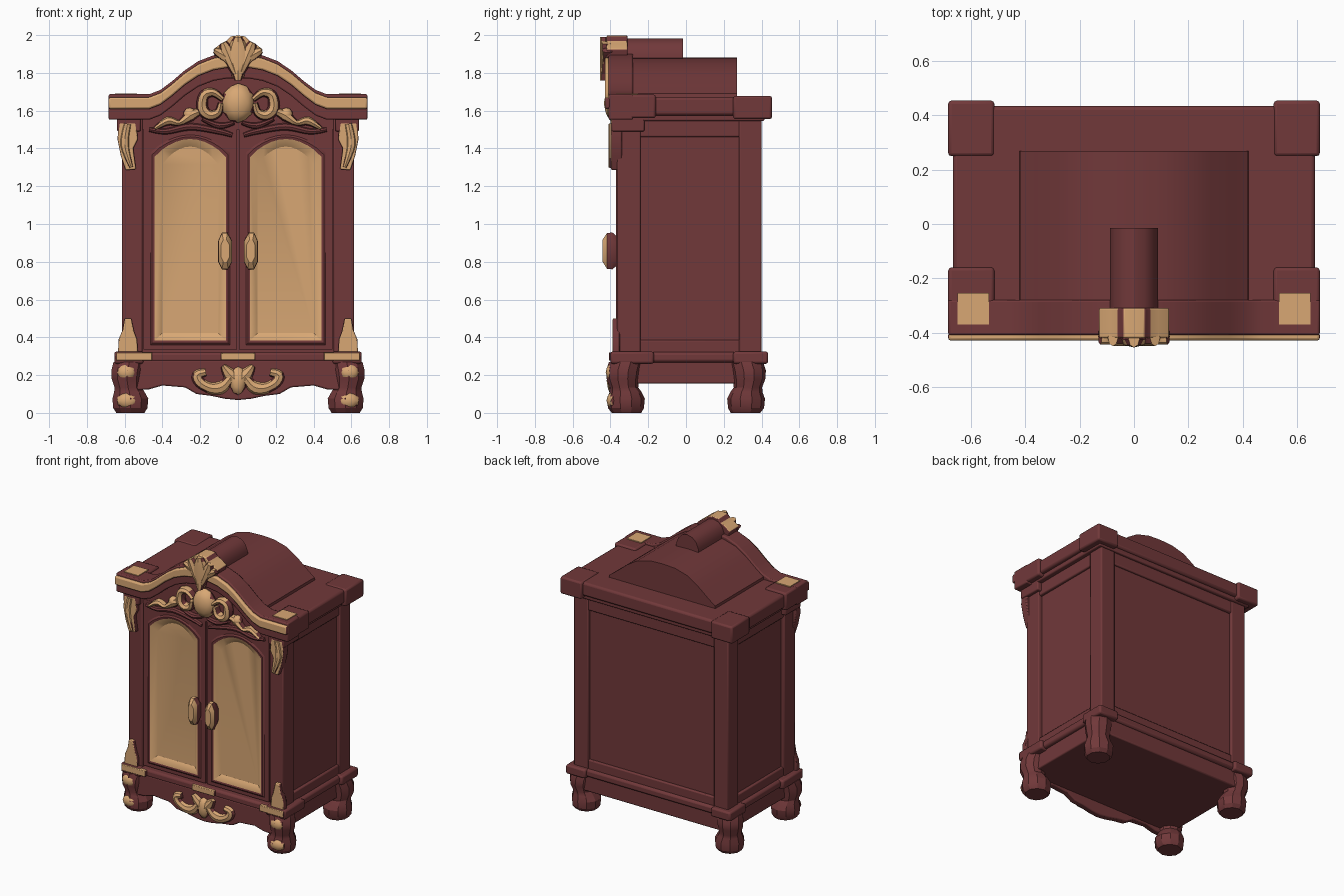
import bpy, bmesh, math
from mathutils import Vector

def material(name, rgb):
    m = bpy.data.materials.new(name)
    m.diffuse_color = (*rgb, 1)
    return m

WOOD = material("dark_red_wood", (0.165, 0.04, 0.042))
GOLD = material("pale_gold", (0.69, 0.39, 0.175))

def finish(name, bm, mode, mirror=False, bevel=0.0):
    """mode: wood, gold, or front (gold on faces turned forward or up); None keeps indices"""
    bmesh.ops.recalc_face_normals(bm, faces=bm.faces)
    for f in bm.faces:
        if mode:
            forward = f.normal.y < -0.4 or f.normal.z > 0.75
            f.material_index = int(mode == "gold" or (mode == "front" and forward))
    me = bpy.data.meshes.new(name)
    bm.to_mesh(me)
    bm.free()
    me.materials.append(WOOD)
    me.materials.append(GOLD)
    ob = bpy.data.objects.new(name, me)
    bpy.context.collection.objects.link(ob)
    if bevel:
        b = ob.modifiers.new("bevel", "BEVEL")
        b.width, b.segments, b.limit_method = bevel, 2, "ANGLE"
    if mirror:
        ob.modifiers.new("mirror", "MIRROR")
    return ob

def loft(name, rings, mode="wood", mirror=False, bevel=0.0, mats=None):
    bm = bmesh.new()
    vs = [[bm.verts.new(p) for p in r] for r in rings]
    n = len(rings[0])
    for k in range(len(vs) - 1):
        for i in range(n):
            j = (i + 1) % n
            f = bm.faces.new((vs[k][i], vs[k][j], vs[k + 1][j], vs[k + 1][i]))
            f.material_index = mats[k] if mats else 0
    bm.faces.new(vs[0])
    bm.faces.new(vs[-1]).material_index = mats[-1] if mats else 0
    return finish(name, bm, None if mats else mode, mirror, bevel)

def prism(name, pts, y0, y1, mode="wood", mirror=False, bevel=0.0):
    return loft(name, [[(x, y, z) for x, z in pts] for y in (y0, y1)], mode, mirror, bevel)

def box(name, x0, x1, y0, y1, z0, z1, mode="wood", mirror=False, bevel=0.008):
    return prism(name, [(x0, z0), (x1, z0), (x1, z1), (x0, z1)], y0, y1, mode, mirror, bevel)

def blob(name, c, r, mode="front", mirror=True, div=2):
    bm = bmesh.new()
    bmesh.ops.create_icosphere(bm, subdivisions=div, radius=1)
    for v in bm.verts:
        v.co = Vector((c[i] + v.co[i] * r[i] for i in range(3)))
    return finish(name, bm, mode, mirror)

def tube(name, pts, radii, y, depth=0.03, mode="front", mirror=True):
    """Tapered scroll that follows a smooth path in the front plane"""
    P = [Vector((x, 0, z)) for x, z in pts]
    path, n = [], len(P)
    for i in range(n - 1):
        a, b, c, d = P[max(i - 1, 0)], P[i], P[i + 1], P[min(i + 2, n - 1)]
        for s in range(4):
            t = s / 4
            path.append(0.5 * (2 * b + (c - a) * t + (2 * a - 5 * b + 4 * c - d) * t * t
                               + (3 * b - a - 3 * c + d) * t ** 3))
    path.append(P[-1])
    rings = []
    for i, p in enumerate(path):
        t = (path[min(i + 1, len(path) - 1)] - path[max(i - 1, 0)]).normalized()
        side = Vector((t.z, 0, -t.x))
        u = i / (len(path) - 1) * (len(radii) - 1)
        k = min(int(u), len(radii) - 2)
        r = radii[k] + (radii[k + 1] - radii[k]) * (u - k)
        rings.append([p + side * r * math.cos(a) + Vector((0, y + depth * math.sin(a), 0))
                      for a in [math.tau * j / 8 for j in range(8)]])
    return loft(name, rings, mode, mirror)

def sym(half):
    return half + [(-x, z) for x, z in reversed(half) if x > 0]

# Carcass with recessed side and back panels
box("carcass", -0.588, 0.588, -0.32, 0.378, 0.29, 1.57)
box("front_post", 0.505, 0.615, -0.365, -0.24, 0.3, 1.56, mirror=True)
box("back_post", 0.5, 0.615, 0.28, 0.4, 0.3, 1.56, mirror=True)
for z0, z1, lab in ((0.31, 0.385, "lower"), (1.46, 1.56, "upper")):
    box(lab + "_side_rail", 0.55, 0.607, -0.25, 0.3, z0, z1, mirror=True)
    box(lab + "_back_rail", -0.52, 0.52, 0.34, 0.395, z0, z1)

# Doors: wood frame stepping into a recessed gold arched panel
def arch(o, y):
    a, b, zs = 0.064 - o, 0.442 + o, 1.355 + o
    top = [(b + (a - b) * t / 10, y, zs + 0.095 * math.sin(math.pi * t / 10) ** 0.8 if 0 < t < 10 else zs)
           for t in range(11)]
    return [(a, y, 0.382 - o), (b, y, 0.382 - o)] + top

def door_edge(y):
    return [(0.006, y, 0.335), (0.5, y, 0.335)] + [(0.5 - 0.0494 * t, y, 1.53) for t in range(11)]

loft("door", [door_edge(-0.31), door_edge(-0.362), arch(0.022, -0.362), arch(0.012, -0.37),
              arch(0, -0.368), arch(-0.04, -0.34)], mirror=True, mats=[0, 0, 0, 0, 1, 1])
tube("door_brow", [(0.03, 1.47), (0.1, 1.49), (0.25, 1.515), (0.38, 1.49), (0.47, 1.5)],
     [0.012, 0.02, 0.012], -0.365, 0.02, "wood")

# Door handles: chunky bowed pulls with gold fronts
def pull(y, k):
    return [(0.067 + k * x, y, 0.86 + k * z) for x, z in
            ((-0.036, -0.06), (-0.015, -0.1), (0.018, -0.1), (0.038, -0.06), (0.038, 0.05), (0.018, 0.095),
             (-0.01, 0.095), (-0.036, 0.05))]
loft("door_handle", [pull(-0.355, 0.7), pull(-0.39, 1), pull(-0.418, 0.97), pull(-0.442, 0.6)], "front", True)

# Cornice and corner blocks
box("cornice", -0.668, 0.668, -0.3, 0.435, 1.575, 1.672, bevel=0.015)
box("cornice_step", -0.64, 0.64, -0.3, 0.415, 1.545, 1.59)
box("cornice_back_block", 0.515, 0.685, 0.25, 0.455, 1.555, 1.678, mirror=True, bevel=0.012)
box("cornice_front_block", 0.515, 0.685, -0.41, -0.16, 1.56, 1.685, mirror=True, bevel=0.012)
box("corner_cap", 0.535, 0.65, -0.37, -0.255, 1.68, 1.692, "gold", True, 0)

# Arched pediment, moulding and gold lip
CURVE = sym([(0.685, 1.687), (0.47, 1.687), (0.41, 1.71), (0.35, 1.755), (0.28, 1.815), (0.21, 1.862),
             (0.13, 1.893), (0.06, 1.905), (0, 1.908)])

def band(name, hi, lo, y0, y1, mode, bevel):
    pts = [(x, z - hi) for x, z in CURVE] + [(x, z - lo) for x, z in reversed(CURVE)]
    prism(name, pts, y0, y1, mode, bevel=bevel)

prism("pediment_field", [(x * 0.93, z - 0.02) for x, z in CURVE] + [(-0.6, 1.5), (0.6, 1.5)], -0.36, -0.28)
band("pediment_moulding", 0, 0.135, -0.41, -0.28, "wood", 0.008)
band("pediment_gold_lip", 0.016, 0.078, -0.43, -0.4, "front", 0.01)

# Roof hump and centre ridge
prism("roof_hump", sym([(0.425, 1.66), (0.42, 1.69), (0.36, 1.735), (0.28, 1.8), (0.2, 1.85), (0.1, 1.877),
                        (0, 1.882)]), -0.29, 0.27)
prism("roof_ridge", sym([(0.09, 1.8), (0.088, 1.9), (0.07, 1.945), (0.04, 1.972), (0, 1.982)]), -0.32, -0.015)

# Shell finial
prism("finial_back", sym([(0.03, 1.77), (0.05, 1.86), (0.12, 1.88), (0.13, 1.925), (0.09, 1.955), (0.06, 1.97),
                          (0.04, 1.993), (0, 1.998)]), -0.42, -0.31, "front", bevel=0.006)
tube("finial_centre_lobe", [(0, 1.76), (0, 1.87), (0, 1.99)], [0.018, 0.035, 0.055, 0.05, 0.02], -0.425,
     mirror=False)
tube("finial_inner_lobe", [(0.01, 1.79), (0.045, 1.88), (0.078, 1.96)], [0.015, 0.03, 0.04, 0.02], -0.42)
tube("finial_outer_lobe", [(0.02, 1.81), (0.06, 1.88), (0.125, 1.92)], [0.015, 0.025, 0.034, 0.015], -0.415)

# Pediment carving: shell, bows, sprays
blob("crest_shell", (0, -0.375, 1.64), (0.088, 0.06, 0.105), mirror=False)
tube("crest_bow", [(0.08, 1.66), (0.13, 1.695), (0.18, 1.68), (0.188, 1.61), (0.15, 1.575), (0.105, 1.59),
                   (0.09, 1.64)], [0.015, 0.026, 0.032, 0.026, 0.015], -0.375, 0.04)
tube("crest_spray", [(0.19, 1.6), (0.25, 1.575), (0.31, 1.535), (0.37, 1.545), (0.44, 1.505)],
     [0.012, 0.032, 0.015, 0.024, 0.01], -0.365, 0.035)
blob("crest_bud", (0.255, -0.365, 1.58), (0.036, 0.035, 0.036))
tube("crest_garland", [(0.02, 1.535), (0.1, 1.52), (0.19, 1.555)], [0.01, 0.018, 0.01], -0.365, 0.025, "wood")

# Post capitals with gold scrolls, and leaves at the post feet
box("post_capital", 0.515, 0.64, -0.395, -0.22, 1.49, 1.565, mirror=True)
prism("post_scroll", [(0.54, 1.535), (0.63, 1.535), (0.638, 1.45), (0.62, 1.36), (0.595, 1.285), (0.54, 1.29),
                      (0.555, 1.4), (0.53, 1.45)], -0.396, -0.34, "front", True, 0.006)
tube("post_scroll_ridge", [(0.585, 1.53), (0.6, 1.42), (0.565, 1.3)], [0.02, 0.025, 0.01], -0.392, 0.018)
prism("post_foot_leaf", [(0.53, 0.32), (0.635, 0.32), (0.632, 0.39), (0.61, 0.44), (0.6, 0.5), (0.565, 0.5),
                         (0.55, 0.43), (0.535, 0.39)], -0.388, -0.35, "front", True, 0.006)

# Base mouldings and plinth
box("base_moulding", -0.632, 0.632, -0.385, 0.415, 0.268, 0.322, bevel=0.015)
box("base_front_block", 0.5, 0.655, -0.4, -0.17, 0.26, 0.325, mirror=True, bevel=0.012)
box("base_back_block", 0.5, 0.655, 0.25, 0.435, 0.26, 0.325, mirror=True, bevel=0.012)
box("base_corner_gold", 0.455, 0.645, -0.408, -0.38, 0.277, 0.32, "front", True, 0.004)
box("base_centre_gold", -0.09, 0.09, -0.4, -0.375, 0.28, 0.318, "front", bevel=0.004)
box("plinth", -0.605, 0.605, -0.365, 0.395, 0.155, 0.285)

# Shaped apron with carved scrolls
prism("apron", sym([(0.54, 0.28), (0.54, 0.12), (0.47, 0.125), (0.4, 0.145), (0.28, 0.135), (0.22, 0.1), (0.14, 0.09),
                    (0.07, 0.075), (0, 0.068)]), -0.385, -0.34, bevel=0.008)
tube("apron_scroll", [(0.03, 0.2), (0.08, 0.14), (0.14, 0.13), (0.2, 0.16), (0.215, 0.2), (0.17, 0.215)],
     [0.02, 0.035, 0.028, 0.03, 0.02], -0.385, 0.028)
tube("apron_leaf", [(0.0, 0.16), (0.05, 0.21), (0.08, 0.25)], [0.03, 0.034, 0.012], -0.385, 0.03)
blob("apron_boss", (0, -0.385, 0.17), (0.045, 0.035, 0.075), mirror=False)

# Feet: ball, narrow ankle, knee swelling out to the corner
def foot(name, s):
    secs = [(0, 0.57, 0.315, 0.078), (0.025, 0.57, 0.318, 0.095), (0.075, 0.57, 0.318, 0.1),
            (0.11, 0.575, 0.32, 0.085), (0.135, 0.582, 0.328, 0.075), (0.18, 0.588, 0.335, 0.085),
            (0.225, 0.585, 0.333, 0.09), (0.27, 0.575, 0.32, 0.088)]
    loft(name, [[(cx + r * math.cos(a), s * cy + r * math.sin(a), z)
                 for a in [math.tau * (i + 0.5) / 10 for i in range(10)]] for z, cx, cy, r in secs], mirror=True)

foot("front_foot", -1)
foot("back_foot", 1)
blob("foot_ball_gold", (0.585, -0.387, 0.065), (0.058, 0.034, 0.045))
blob("foot_knee_gold", (0.59, -0.395, 0.215), (0.052, 0.03, 0.045))

# Smooth shading with crisp edges
for ob in bpy.context.collection.objects:
    ob.select_set(True)
    bpy.context.view_layer.objects.active = ob
bpy.ops.object.shade_smooth_by_angle(angle=math.radians(28))
